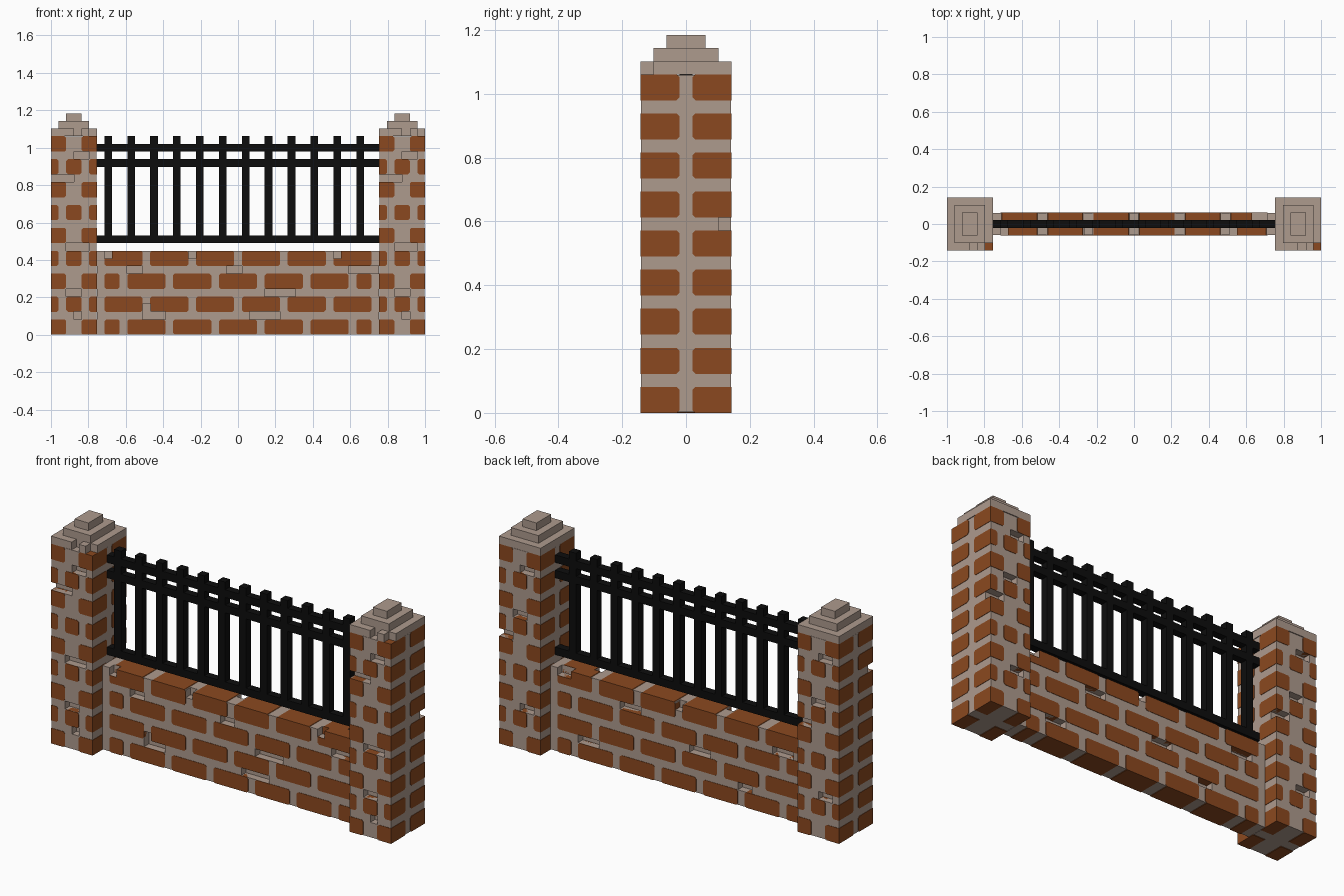
import bpy
import bmesh
from mathutils import Matrix, Vector

if "Cube" in bpy.data.objects:
    bpy.data.objects.remove(bpy.data.objects["Cube"], do_unlink=True)

V = 2 / 49          # module: every part is a whole number of these
INSET = 0.05        # mortar sits this many modules behind the brick faces
PILLAR_X = (0, 43)  # first module of each pillar
PILLAR_W, PILLAR_D, PILLAR_H = 6, 7, 26
WALL = (6, 43, 2, 5, 11)


def material(name, rgb):
    mat = bpy.data.materials.new(name)
    mat.use_nodes = True
    mat.diffuse_color = (*rgb, 1)
    mat.node_tree.nodes["Principled BSDF"].inputs["Base Color"].default_value = (*rgb, 1)
    return mat


BRICK = material("red brick", (0.26, 0.066, 0.014))
MORTAR = material("pale mortar", (0.42, 0.325, 0.27))
IRON = material("black iron", (0.004, 0.004, 0.004))


def place(i, j, k):
    return Vector((i * V - 1, (j - PILLAR_D / 2) * V, k * V))


def add_box(bm, lo, hi, grow=0.0):
    a, b = place(*lo), place(*hi)
    size = b - a + Vector((grow, grow, grow)) * 2
    mat = Matrix.Translation((a + b) / 2) @ Matrix.Diagonal((*size, 1))
    return bmesh.ops.create_cube(bm, size=1, matrix=mat)["verts"]


def add_brick(bm, lo, hi, outer_x=(), outer_y=()):
    """Block with clipped corners, left square along the outer corners."""
    verts = add_box(bm, lo, hi)
    edges = []
    for e in {e for v in verts for e in v.link_edges}:
        d = e.verts[0].co - e.verts[1].co
        mid = (e.verts[0].co + e.verts[1].co) / 2
        if abs(d.y) > 0.001:
            on_corner = any(abs(mid.x - place(x, 0, 0).x) < 0.001 for x in outer_x)
        elif abs(d.x) > 0.001 and outer_y:
            on_corner = any(abs(mid.y - place(0, y, 0).y) < 0.001 for y in outer_y)
        else:
            continue
        if not on_corner:
            edges.append(e)
    bmesh.ops.bevel(bm, geom=edges, offset=0.009, offset_type='OFFSET',
                    segments=1, profile=0.5, affect='EDGES')


def make_object(name, bm, mat):
    mesh = bpy.data.meshes.new(name)
    bmesh.ops.recalc_face_normals(bm, faces=bm.faces[:])
    bm.to_mesh(mesh)
    bm.free()
    mesh.materials.append(mat)
    obj = bpy.data.objects.new(name, mesh)
    bpy.context.collection.objects.link(obj)
    return obj


def cut_chips(objects, chips):
    """Remove one-module-deep chips, given as low and high corners."""
    bm = bmesh.new()
    for lo, hi in chips:
        add_box(bm, lo, hi, 0.0005)
    cutter = make_object("chip_cutter", bm, MORTAR)
    cutter.hide_render = True
    for obj in objects:
        mod = obj.modifiers.new("chips", 'BOOLEAN')
        mod.operation = 'DIFFERENCE'
        mod.solver = 'EXACT'
        mod.use_self = True
        mod.object = cutter
        bpy.context.view_layer.objects.active = obj
        bpy.ops.object.modifier_apply(modifier=mod.name)
    bpy.data.objects.remove(cutter, do_unlink=True)


def chips_on(front, back, x, y0, y1):
    """Chip list for a front face at y0 and a back face at y1."""
    out = [((x + a, y0 - 0.5, k), (x + b, y0 + 1, k + 1)) for a, b, k in front]
    out += [((x + a, y1 - 1, k), (x + b, y1 + 0.5, k + 1)) for a, b, k in back]
    return out


# Pillars with corner bricks, in alternating courses
def build_pillar(side, x):
    x1 = x + PILLAR_W
    bm = bmesh.new()
    add_box(bm, (x + INSET, INSET, INSET),
            (x1 - INSET, PILLAR_D - INSET, PILLAR_H - INSET))
    core = make_object(side + "_pillar_mortar", bm, MORTAR)

    bm = bmesh.new()
    for row in range(9):
        z, w = row * 3, 1 if row % 2 else 2
        for a, b in ((x, x + w), (x1 - w, x1)):
            for c, d in ((0, 3), (4, 7)):
                add_brick(bm, (a, c, z), (b, d, z + 2), (x, x1), (0, 7))
        if row % 2:
            for c in (0, 6):
                add_brick(bm, (x + 2, c, z), (x + 4, c + 1, z + 2))
    bricks = make_object(side + "_pillar_bricks", bm, BRICK)

    # Stepped cap
    bm = bmesh.new()
    for step in range(3):
        add_box(bm, (x + step, step, PILLAR_H + step),
                (x1 - step, PILLAR_D - step, PILLAR_H + step + 1))
    cap = make_object(side + "_pillar_cap", bm, MORTAR)

    front = [(3, 5, 23), (0, 3, 20), (2, 5, 11), (2, 4, 5), (3, 4, 2)]
    back = [(4, 6, 14), (1, 3, 5), (2, 4, 17), (1, 3, 23)]
    cut_chips([core, bricks], chips_on(front, back, x, 0, PILLAR_D))
    cut_chips([cap], chips_on([(3, 4, PILLAR_H), (5, 6, PILLAR_H)], [], x, 0, PILLAR_D))


for side, x in zip(("right", "left"), PILLAR_X):
    build_pillar(side, x)

# Low wall: mortar core with through bricks in running bond
wx0, wx1, wy0, wy1, wh = WALL
bm = bmesh.new()
add_box(bm, (wx0, wy0 + INSET, INSET), (wx1, wy1 - INSET, wh - INSET))
wall_core = make_object("wall_mortar", bm, MORTAR)

bm = bmesh.new()
for row in range(4):
    start = wx0 + 1 if row % 2 else wx0 - 2
    for a in range(start, wx1, 6):
        lo, hi = max(a, wx0 + 1), min(a + 5, wx1 - 1)
        if hi > lo:
            add_brick(bm, (lo, wy0, row * 3), (hi, wy1, row * 3 + 2))
wall_bricks = make_object("wall_bricks", bm, BRICK)

wall_front = [(10, 12, 8), (23, 25, 8), (39, 43, 8), (28, 32, 5), (12, 13, 3),
              (12, 15, 2), (26, 30, 2), (7, 8, 10), (18, 19, 10), (37, 38, 10)]
wall_back = [(8, 11, 8), (20, 23, 5), (30, 33, 8), (36, 39, 2), (14, 16, 2),
             (24, 25, 10), (40, 42, 10)]
cut_chips([wall_core, wall_bricks], chips_on(wall_front, wall_back, 0, wy0, wy1))

# Iron railing: three rails and twelve uprights
for name, z in (("bottom_rail", 12), ("middle_rail", 22), ("top_rail", 24)):
    bm = bmesh.new()
    add_box(bm, (wx0, 3, z), (wx1, 4, z + 1))
    make_object(name, bm, IRON)

bm = bmesh.new()
for n in range(12):
    add_box(bm, (7 + n * 3, 3, 12), (8 + n * 3, 4, 26))
make_object("railing_uprights", bm, IRON)
